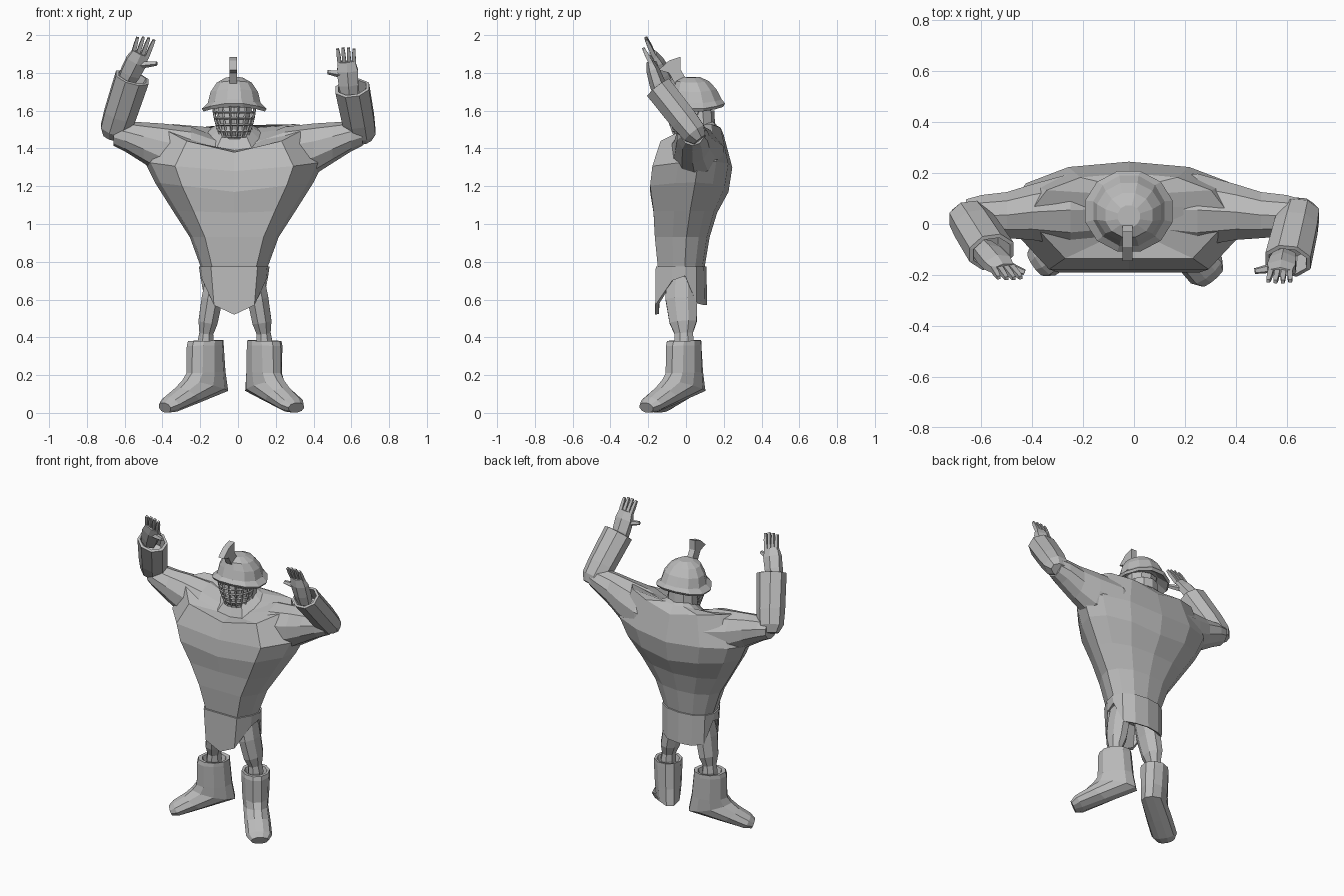
import bpy, bmesh
from math import cos, sin, tau, pi
from mathutils import Vector as V

cube = bpy.data.objects.get("Cube")
if cube:
    bpy.data.objects.remove(cube)

grey = bpy.data.materials.new("plain_grey")
grey.use_nodes = True
TONE = (0.5, 0.5, 0.5, 1)
grey.diffuse_color = TONE
grey.node_tree.nodes["Principled BSDF"].inputs["Base Color"].default_value = TONE


def make(name, bm):
    bmesh.ops.recalc_face_normals(bm, faces=bm.faces)
    mesh = bpy.data.meshes.new(name)
    bm.to_mesh(mesh)
    bm.free()
    mesh.materials.append(grey)
    obj = bpy.data.objects.new(name, mesh)
    bpy.context.collection.objects.link(obj)
    return obj


def loft(name, rings):
    """Skin a list of equal-length point rings and cap both ends."""
    bm = bmesh.new()
    rows = [[bm.verts.new(p) for p in r] for r in rings]
    n = len(rows[0])
    for lo, hi in zip(rows, rows[1:]):
        for i in range(n):
            j = (i + 1) % n
            bm.faces.new((lo[i], lo[j], hi[j], hi[i]))
    bm.faces.new(rows[0])
    bm.faces.new(rows[-1])
    return make(name, bm)


def ring(c, a, b, n=10):
    """Ellipse round c with half axes a and b."""
    turns = [tau * (i + 0.5) / n for i in range(n)]
    return [V(c) + V(a) * cos(t) + V(b) * sin(t) for t in turns]


def tube(name, stops, side, n=8):
    """Tube through (point, radius along side, radius across) stops."""
    pts = [V(s[0]) for s in stops]
    rings = []
    d = pts[1] - pts[0]
    for i, (_, ra, rb) in enumerate(stops):
        step = pts[min(i + 1, len(pts) - 1)] - pts[max(i - 1, 0)]
        if step.dot(d) > 0:
            d = step.normalized()
        a = (V(side) - d * V(side).dot(d)).normalized()
        rings.append(ring(pts[i], a * ra, d.cross(a) * rb, n))
    return loft(name, rings)


# Torso outline: share of half width, share of depth (front -1, back 1)
HALF = [(0, -1), (.66, -1), (.93, -.35), (1, .15), (.85, .6), (.5, .9), (0, 1)]
OUTLINE = HALF + [(-x, y) for x, y in HALF[5:0:-1]]
MID = -0.02


def section(z, width, front, back, tilt=0, lift=0):
    """Cross-section; tilt raises the back, lift raises the sides in a V."""
    cy, ry = (front + back) / 2, (back - front) / 2
    return [V((MID + width * x, cy + ry * y, z + tilt * y + lift * abs(x)))
            for x, y in OUTLINE]


loft("torso", [section(*s) for s in (
    (.72, .165, -.14, .09), (.78, .18, -.15, .1), (.93, .235, -.165, .125),
    (1.06, .325, -.172, .165, 0, .01), (1.17, .42, -.19, .225, 0, .05),
    (1.29, .475, -.178, .245, .01, .04), (1.425, .38, -.135, .2, .045, .09),
    (1.455, .14, -.06, .165, .065, .02), (1.52, .08, -.01, .14, .03))])

# Shoulders and upper arms, one span from elbow to elbow
SPAN = [(0, .06, 1.32, .12, .1), (.25, .055, 1.365, .15, .15),
        (.4, .047, 1.395, .115, .137), (.5, .035, 1.43, .095, .108),
        (.6, .033, 1.465, .085, .08), (.66, .035, 1.48, .065, .065)]
span = [(-s[0], *s[1:]) for s in SPAN[:0:-1]] + SPAN
loft("shoulders_and_upper_arms",
     [ring((x, y, z), (0, ry, 0), (0, 0, rz)) for x, y, z, ry, rz in span])

# Hip cloth: pointed front flap, square back flap, short sides
DROP = [.52, .57, .7, .725, .58, .57, .57]
hem = DROP + DROP[5:0:-1]
top = section(.775, .187, -.16, .108)
low = section(0, .18, -.163, .112)
for p, z in zip(low, hem):
    p.z = z
    if p.y < -.1:
        p.x = MID + (p.x - MID) * .9
inner = [V((MID + (p.x - MID) * .88, p.y * .88, p.z + .005)) for p in low]
loft("hip_cloth", [section(.775, .17, -.145, .095), top, low, inner,
                   section(.74, .15, -.13, .08)])


# Legs and boots
def boot(name, base, toe):
    base = V((base[0], base[1], 0))
    along = (V((toe[0], toe[1], 0)) - base).normalized()
    side = along.cross(V((0, 0, 1)))

    def slant(back, front, half):
        p, q = [base + along * u + V((0, 0, z)) for u, z in (back, front)]
        return ring((p + q) / 2, (q - p) / 2, side * half)

    loft(name, [slant(*s) for s in (
        ((-.06, .33), (.06, .33), .055), ((-.075, .38), (.075, .38), .07),
        ((-.1, .385), (.1, .38), .086), ((-.102, .36), (.108, .355), .088),
        ((-.115, .22), (.112, .21), .082), ((-.135, .115), (.14, .175), .076),
        ((.06, .05), (.18, .135), .08), ((.2, .005), (.25, .085), .08),
        ((.25, 0), (.275, .055), .055))])


for label, s, toe in (("right", -1, (-.39, -.16)), ("left", 1, (.3, -.2))):
    def leg_x(d):
        return -.016 + s * d
    tube(label + "_leg", [
        ((leg_x(.09), -.02, .74), .065, .09), ((leg_x(.122), -.025, .6), .06, .09),
        ((leg_x(.143), -.015, .48), .055, .078), ((leg_x(.152), -.012, .42), .04, .052),
        ((leg_x(.155), -.01, .38), .046, .056), ((leg_x(.155), -.01, .3), .04, .05)],
        (1, 0, 0))
    boot(label + "_boot", (leg_x(.155), -.01), toe)


# Forearm guards with open cuffs
def guard(name, elbow, wrist):
    e, w = V(elbow), V(wrist)
    d = w - e
    tube(name, [(e - d * .15, .055, .04), (e, .085, .07), (e + d * .3, .092, .078),
                (w, .097, .08), (w + d * .01, .08, .065), (w - d * .3, .06, .05)],
         (1, 0, 0))


# Open hands: palm, four spread fingers, thumb pointing inwards
def hand(name, wrist, knuckle, tip, thumb):
    w, k, t, th = V(wrist), V(knuckle), V(tip), V(thumb)
    tube(name + "_palm", [(w - (k - w) * .5, .05, .04), (w, .06, .043),
                          (w.lerp(k, .6), .064, .036), (k, .052, .02)], (1, 0, 0), 6)
    across = V((1, 0, -.15 if k.x < 0 else 0))
    for i in range(4):
        f = i - 1.5
        shorter = 1 - .07 * abs(f)
        root = k + across * f * .025
        end = root + (t - k) * shorter + across * f * .004
        tube(f"{name}_finger_{i + 1}", [(root - (t - k) * .2, .015, .016),
             (root.lerp(end, .5), .014, .015), (end, .01, .01)], (1, 0, 0), 4)
    base = w.lerp(k, .4)
    tube(name + "_thumb", [(base, .024, .022), (base.lerp(th, .6), .018, .017),
                           (th, .012, .012)], (0, 0, 1), 5)


guard("right_forearm_guard", (-.65, .03, 1.5), (-.56, -.11, 1.775))
guard("left_forearm_guard", (.65, .045, 1.48), (.605, -.145, 1.72))
hand("right_hand", (-.57, -.12, 1.8), (-.515, -.175, 1.905),
     (-.485, -.215, 1.99), (-.43, -.19, 1.85))
hand("left_hand", (.585, -.15, 1.74), (.575, -.19, 1.86),
     (.57, -.228, 1.935), (.475, -.185, 1.805))


# Neck, head and helmet, as level ellipses whose sides may droop
def stack(name, levels, n, droop=0):
    rings = [ring((MID, y, z), (rx, 0, 0), (0, ry, 0), n) for z, y, rx, ry in levels]
    for p in sum(rings, []):
        p.z -= droop * (p.x - MID) ** 2
    return loft(name, rings)


stack("neck", [(1.42, .07, .13, .1), (1.5, .07, .1, .085), (1.6, .06, .09, .09)], 10)
stack("head", [(1.45, .01, .05, .05), (1.5, .02, .085, .09), (1.64, .04, .1, .1)], 10)
stack("helmet", [
    (1.65, .05, .1, .1), (1.622, .05, .168, .152), (1.64, .05, .178, .163),
    (1.66, .052, .145, .143), (1.715, .047, .13, .118), (1.757, .035, .096, .09),
    (1.778, .03, .045, .045)], 12, 1)

# Crest fin, curving forward from the crown
FIN = [(.005, 1.76), (-.03, 1.82), (-.03, 1.885), (-.09, 1.865), (-.145, 1.815),
       (-.09, 1.8), (-.06, 1.745)]
loft("crest", [[V((x, y, z)) for y, z in FIN] for x in (-.046, -.006)])

# Face grille: curved lattice turned into bars
bm = bmesh.new()
ROWS, COLS = 5, 9
net = []
for r in range(ROWS + 1):
    h = r / ROWS
    radius = .07 + .04 * sin(h * pi / 2)
    net.append([bm.verts.new((MID + radius * sin(t), .02 - radius * 1.1 * cos(t),
                              1.46 + .165 * h))
                for t in (pi * (c / COLS - .5) * 1.1 for c in range(COLS + 1))])
for lo, hi in zip(net, net[1:]):
    for c in range(COLS):
        bm.faces.new((lo[c], lo[c + 1], hi[c + 1], hi[c]))
grille = make("face_grille", bm)
bars = grille.modifiers.new("bars", "WIREFRAME")
bars.thickness = .014
